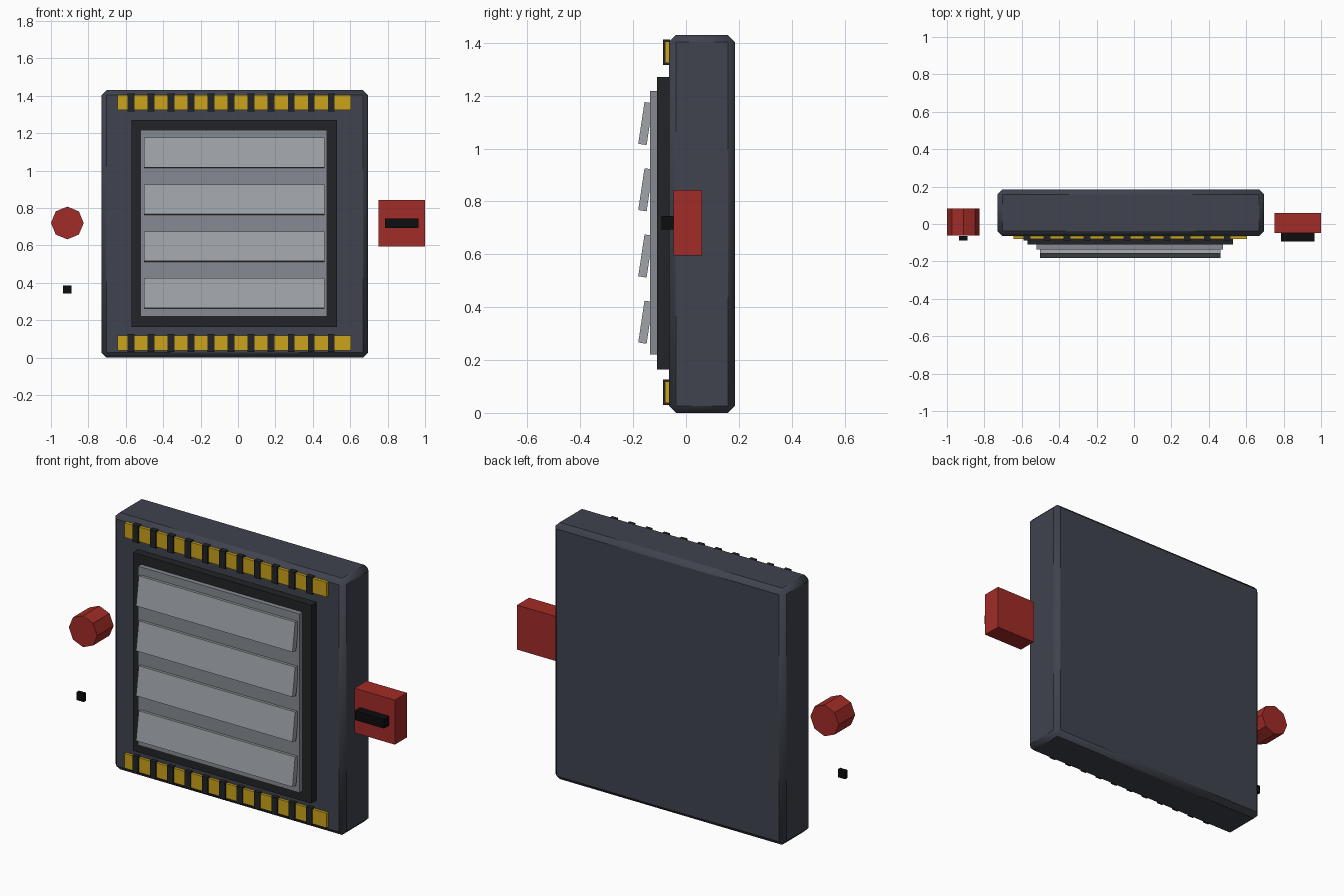
import bpy, math

if "Cube" in bpy.data.objects:
    bpy.data.objects.remove(bpy.data.objects["Cube"])


def material(name, r, g, b):
    m = bpy.data.materials.new(name)
    m.diffuse_color = (r, g, b, 1)
    m.use_nodes = True
    m.node_tree.nodes["Principled BSDF"].inputs["Base Color"].default_value = m.diffuse_color
    return m


SLATE = material("slate", 0.05, 0.056, 0.075)
DARK = material("dark_frame", 0.016, 0.017, 0.02)
BLACK = material("black", 0.004, 0.004, 0.005)
STEEL = material("steel", 0.24, 0.26, 0.29)
SLAT = material("slat_grey", 0.35, 0.37, 0.4)
GOLD = material("gold", 0.6, 0.37, 0.01)
RED = material("red", 0.36, 0.025, 0.02)


def box(name, x, y, z, mat):
    """Box from (min, max) ranges on each axis."""
    bpy.ops.mesh.primitive_cube_add(size=1, location=[(a + b) / 2 for a, b in (x, y, z)])
    o = bpy.context.object
    o.name = name
    o.scale = [b - a for a, b in (x, y, z)]
    bpy.ops.object.transform_apply(location=False, rotation=False, scale=True)
    o.data.materials.append(mat)
    return o


# Chamfered main slab
body = box("body", (-0.73, 0.695), (-0.065, 0.185), (0, 1.43), SLATE)
bevel = body.modifiers.new("chamfer", "BEVEL")
bevel.width = 0.027
bevel.segments = 1
bpy.ops.object.shade_smooth_by_angle(angle=math.radians(50))

# Vent frame and back plate
box("vent_frame", (-0.57, 0.53), (-0.11, -0.06), (0.165, 1.27), DARK)
box("vent_plate", (-0.52, 0.475), (-0.136, -0.105), (0.22, 1.217), STEEL)

# Tilted louvre slats, lower edge forward
for i in range(4):
    z = 0.343 + i * 0.2505
    slat = box(f"vent_slat_{i + 1}", (-0.502, 0.462), (-0.169, -0.137), (z - 0.08, z + 0.08), SLAT)
    slat.rotation_euler.x = math.radians(-8.5)

# Hazard strips above and below the vent
for side, zc in (("lower", 0.078), ("upper", 1.364)):
    box(f"{side}_strip", (-0.643, 0.603), (-0.08, -0.06), (zc - 0.041, zc + 0.041), GOLD)
    for i in range(11):
        x = -0.572 + i * 0.107
        box(f"{side}_stripe_{i + 1}", (x - 0.018, x + 0.018), (-0.087, -0.06),
            (zc - 0.048, zc + 0.048), DARK)

# Eight-sided button on the left with its small indicator
bpy.ops.mesh.primitive_cylinder_add(vertices=8, radius=0.0875, depth=0.145,
                                    location=(-0.9125, 0.011, 0.72),
                                    rotation=(math.pi / 2, 0, 0))
button = bpy.context.object
button.name = "round_button"
button.data.materials.append(RED)
box("indicator", (-0.935, -0.89), (-0.087, -0.065), (0.342, 0.386), BLACK)

# Red lock box on the right with its handle
box("lock_box", (0.75, 1.0), (-0.047, 0.06), (0.595, 0.843), RED)
box("lock_handle", (0.785, 0.965), (-0.093, -0.04), (0.693, 0.745), BLACK)
